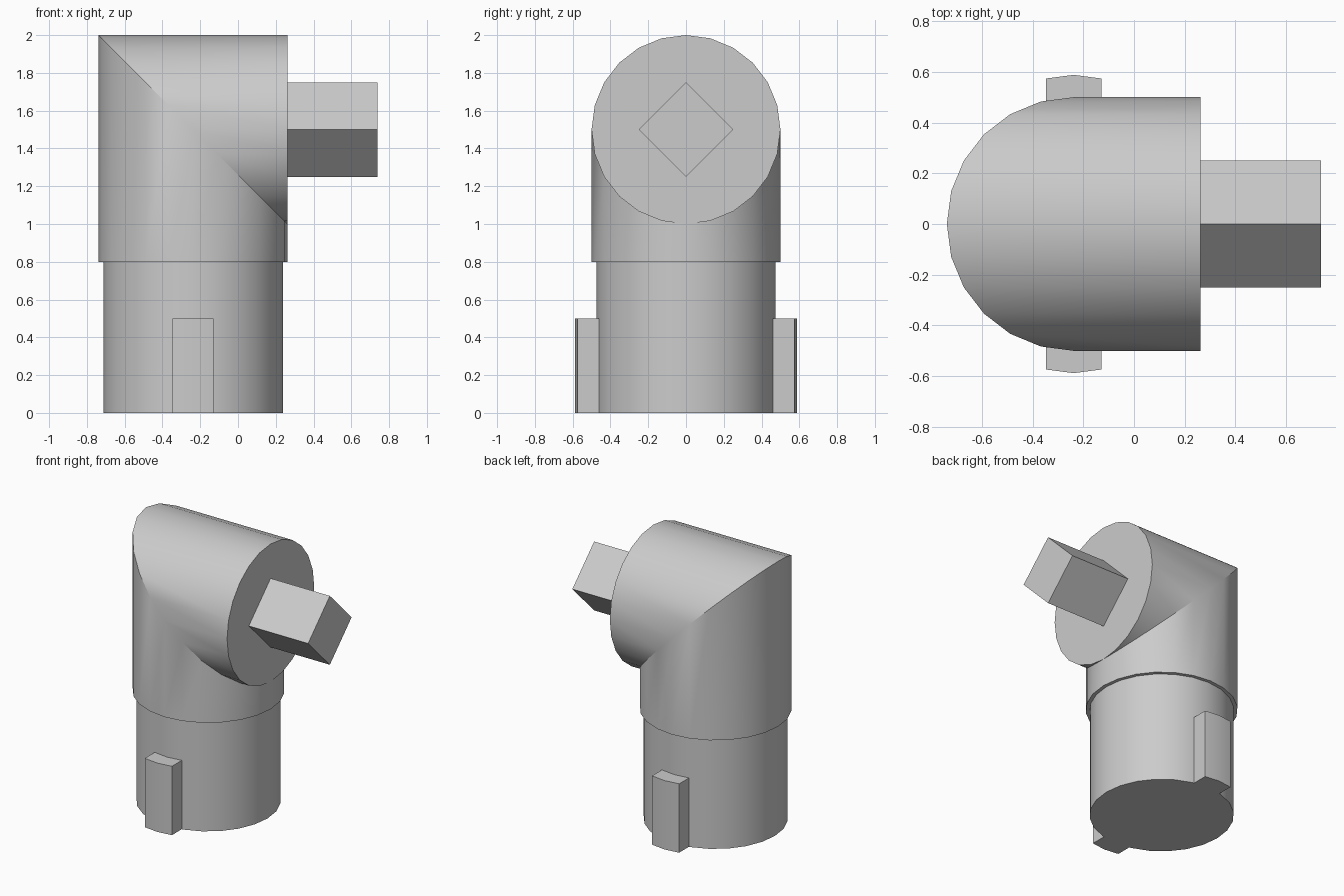
import bpy
import bmesh
from math import cos, sin, tan, pi, radians

if "Cube" in bpy.data.objects:
    bpy.data.objects.remove(bpy.data.objects["Cube"], do_unlink=True)

SIDES = 24
AXIS_X = -0.238      # upright axis
END_X = 0.262        # flat face of the sideways arm
PEG_X = 0.738
ELBOW_Z = 1.5        # height of the sideways axis

grey = bpy.data.materials.new("light grey")
grey.use_nodes = True
colour = (0.6, 0.6, 0.6, 1)
grey.diffuse_color = colour
grey.node_tree.nodes["Principled BSDF"].inputs["Base Color"].default_value = colour


def loft(name, rings):
    """Skin matching rings of points and cap both ends."""
    bm = bmesh.new()
    loops = [[bm.verts.new(p) for p in ring] for ring in rings]
    n = len(loops[0])
    for low, high in zip(loops, loops[1:]):
        for i in range(n):
            j = (i + 1) % n
            bm.faces.new((low[i], low[j], high[j], high[i]))
    bm.faces.new(loops[0][::-1])
    bm.faces.new(loops[-1])
    bmesh.ops.remove_doubles(bm, verts=bm.verts, dist=0.0005)
    bmesh.ops.recalc_face_normals(bm, faces=bm.faces)
    mesh = bpy.data.meshes.new(name)
    bm.to_mesh(mesh)
    bm.free()
    mesh.materials.append(grey)
    obj = bpy.data.objects.new(name, mesh)
    bpy.context.collection.objects.link(obj)
    bpy.ops.object.select_all(action="DESELECT")
    obj.select_set(True)
    bpy.context.view_layer.objects.active = obj
    bpy.ops.object.shade_smooth_by_angle(angle=radians(30))
    return obj


def circle(radius, sides=SIDES):
    return [(radius * cos(2 * pi * i / sides), radius * sin(2 * pi * i / sides))
            for i in range(sides)]


# Mitred elbow: upright tube turning into a sideways arm
ring = circle(0.5)
loft("elbow_body", [
    [(AXIS_X + u, v, 0.8) for u, v in ring],
    [(AXIS_X + u, v, ELBOW_Z - u) for u, v in ring],
    [(END_X, v, ELBOW_Z - u) for u, v in ring],
])

# Slightly narrower lower sleeve
loft("lower_sleeve", [[(AXIS_X + u, v, z) for u, v in circle(0.475)]
                      for z in (0, 0.8)])

# Square drive peg standing on its corner
loft("square_peg", [[(x, u, ELBOW_Z + v) for u, v in circle(0.25, 4)]
                    for x in (END_X - 0.05, PEG_X)])

# Locking tabs on the front and back of the sleeve
half, reach = 0.109, 0.588
edge = reach - half * tan(pi / SIDES)
tab = [(-half, 0.4), (half, 0.4), (half, edge), (0, reach), (-half, edge)]
for name, side in (("front_tab", -1), ("back_tab", 1)):
    loft(name, [[(AXIS_X + u, side * v, z) for u, v in tab] for z in (0, 0.5)])
